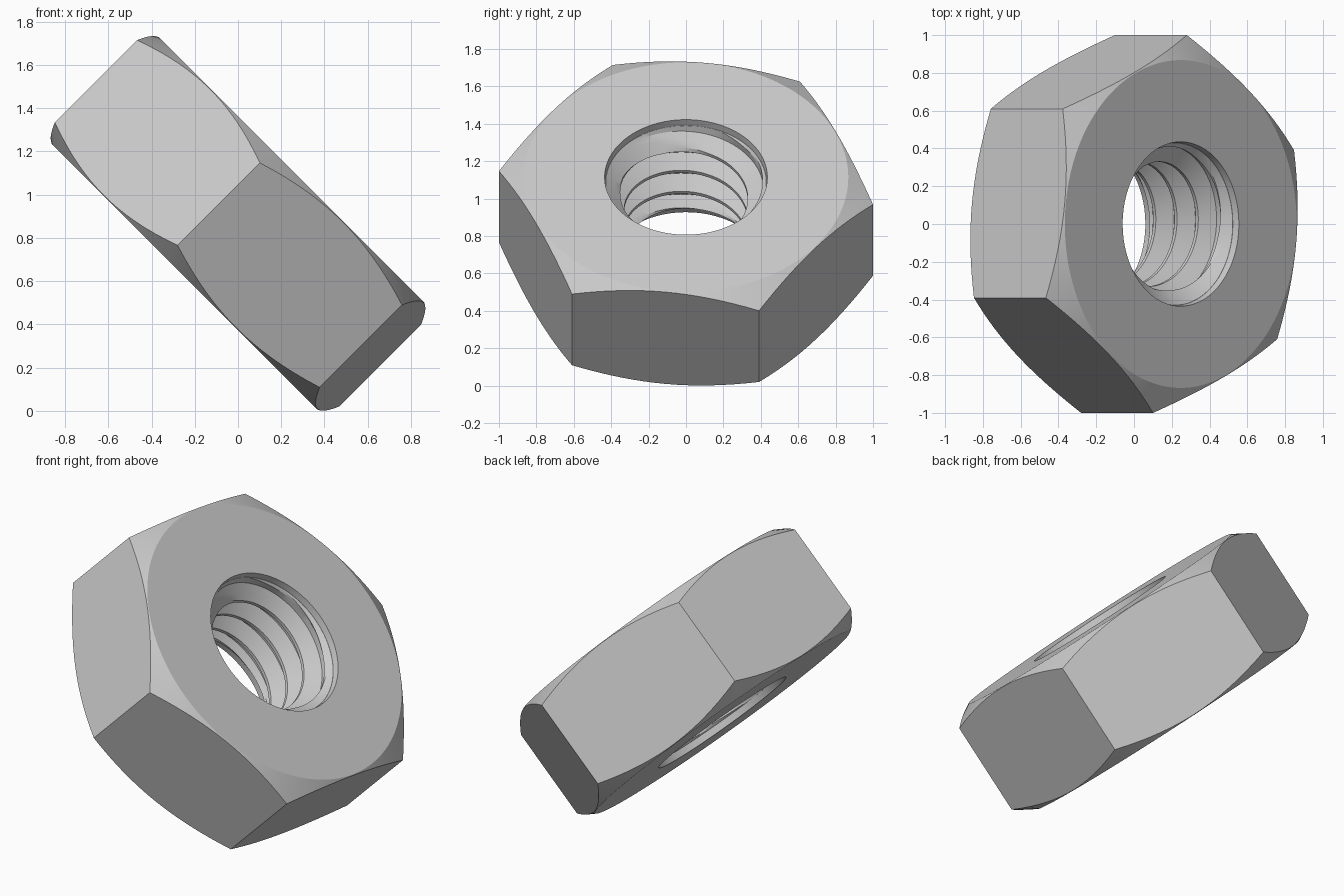
import bpy, bmesh, math
from mathutils import Matrix, Vector

default = bpy.data.objects.get("Cube")
if default:
    bpy.data.objects.remove(default, do_unlink=True)

# Dimensions
SEG = 96
CORNER = 1.008
APOTHEM = CORNER * math.cos(math.pi / 6)
HALF = 0.35
FACE_R = 0.868            # flat circle left by the corner chamfer
RIM_R, RIM_H = 0.435, 0.31
MINOR, DEPTH, PITCH = 0.33, 0.087, 0.159
CREST, FLANK = 0.01, 0.05
TURN = math.radians(82.8)

bm = bmesh.new()


def point(r, angle, h):
    return bm.verts.new((r * math.cos(angle), r * math.sin(angle), h))


def angles():
    return [TURN + math.tau * i / SEG for i in range(SEG + 1)]


def ring(r, h):
    return [point(r, a, h) for a in angles()]


def hex_ring(side):
    """Hexagon outline lowered by the conical corner chamfer."""
    verts = []
    for a in angles():
        off = (a - TURN) % (math.pi / 3) - math.pi / 6
        r = APOTHEM / math.cos(off)
        verts.append(point(r, a, side * (HALF - (r - FACE_R) * math.tan(math.pi / 6))))
    return verts


def bore_radius(d, h):
    """Thread profile at distance d from the crest, opened by the countersink."""
    t = min(max((abs(d) - CREST) / FLANK, 0), 1)
    sink = MINOR + (abs(h) - 0.22) * 1.1
    return max(MINOR + t * DEPTH, sink)


def thread_row(d, turn):
    verts = []
    for a in angles():
        h = 0.22 + PITCH * ((a - math.pi) / math.tau + turn) + d
        h = min(max(h, -RIM_H), RIM_H)
        verts.append(point(bore_radius(d, h), a, h))
    return verts


# Thread rows: crest, flanks and root, repeated for each turn
flank_steps = [CREST + FLANK * i / 4 for i in range(5)]
offsets = [-d for d in reversed(flank_steps)] + flank_steps
rows = [thread_row(d, turn) for turn in range(-5, 4) for d in offsets]

# Closed loop of rings: faces, chamfers, hexagon sides, rims and thread
loop = [ring(RIM_R, HALF), ring(FACE_R, HALF), hex_ring(1), hex_ring(-1),
        ring(FACE_R, -HALF), ring(RIM_R, -HALF), ring(0.43, -RIM_H)]
loop += rows + [ring(0.43, RIM_H)]
for low, high in zip(loop, loop[1:] + loop[:1]):
    for i in range(SEG):
        bm.faces.new((low[i], low[i + 1], high[i + 1], high[i]))

bmesh.ops.remove_doubles(bm, verts=bm.verts[:], dist=0.0002)
bmesh.ops.dissolve_degenerate(bm, edges=bm.edges[:], dist=0.0002)
bmesh.ops.recalc_face_normals(bm, faces=bm.faces[:])

# Lean the nut so its axis points right and up
bm.transform(Matrix.Translation(Vector((0, 0, 0.867))) @ Matrix.Rotation(math.pi / 4, 4, 'Y'))

mesh = bpy.data.meshes.new("hex_nut")
bm.to_mesh(mesh)
bm.free()
nut = bpy.data.objects.new("hex_nut", mesh)
bpy.context.collection.objects.link(nut)

# Plain grey metal
grey = bpy.data.materials.new("light_grey")
grey.use_nodes = True
colour = (0.6, 0.6, 0.6, 1)
grey.diffuse_color = colour
grey.node_tree.nodes["Principled BSDF"].inputs["Base Color"].default_value = colour
mesh.materials.append(grey)

bpy.ops.object.select_all(action='DESELECT')
nut.select_set(True)
bpy.context.view_layer.objects.active = nut
bpy.ops.object.shade_smooth_by_angle(angle=math.radians(20))
